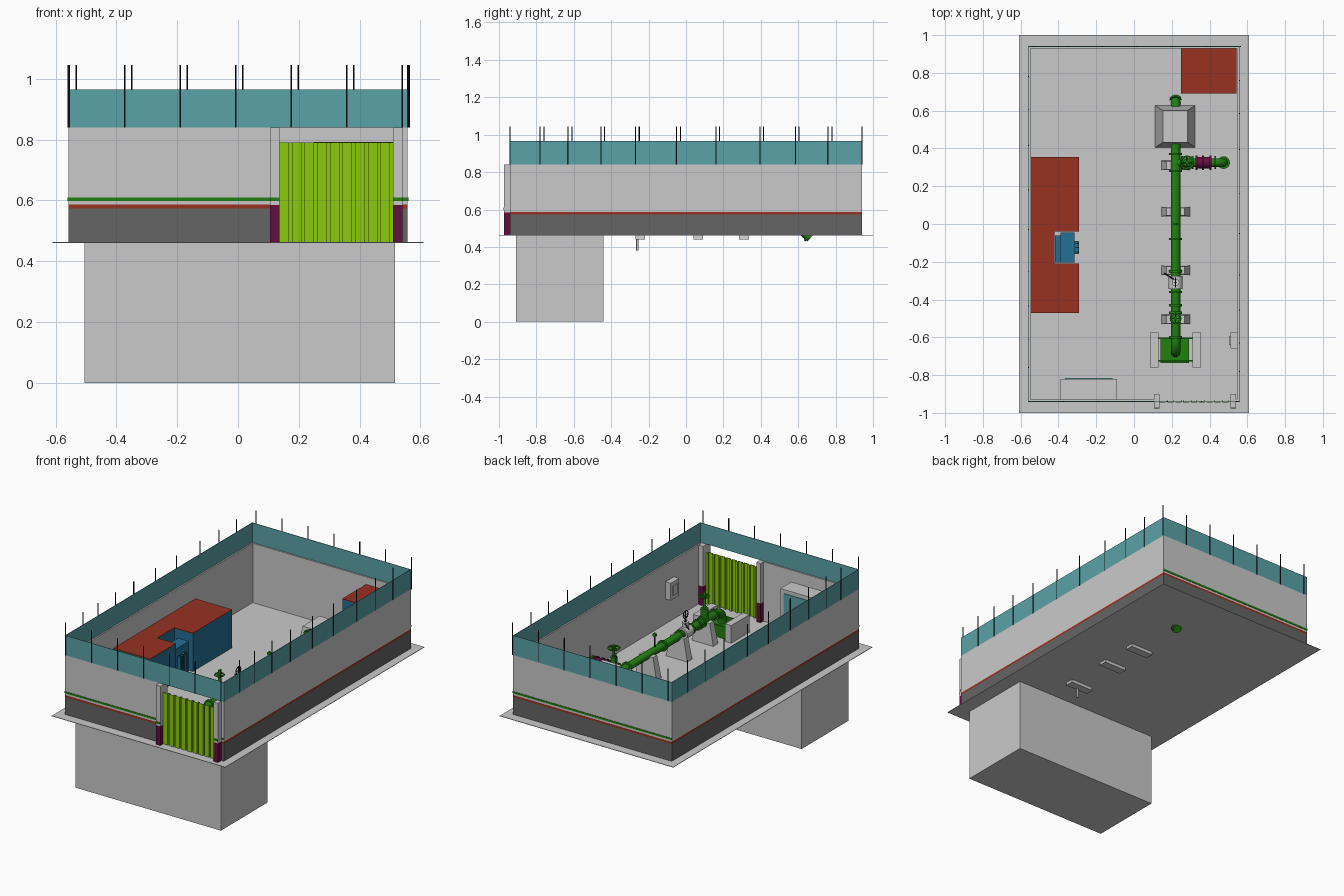
import bpy, bmesh, math
from mathutils import Vector

if "Cube" in bpy.data.objects:
    bpy.data.objects.remove(bpy.data.objects["Cube"])


def material(name, *rgb):
    col = [(c / 255 / 12.92 if c < 11 else ((c / 255 + 0.055) / 1.055) ** 2.4) for c in rgb] + [1]
    m = bpy.data.materials.new(name)
    m.use_nodes = True
    m.diffuse_color = col
    m.node_tree.nodes["Principled BSDF"].inputs["Base Color"].default_value = col
    return m


concrete = material("light_concrete", 202, 202, 202)
plinth = material("dark_grey", 101, 101, 101)
red = material("brick_red", 152, 50, 34)
green = material("pipe_green", 34, 128, 16)
lime = material("lime_green", 140, 203, 14)
purple = material("plum", 100, 14, 62)
blue = material("deep_blue", 35, 112, 148)
teal = material("teal", 90, 162, 167)
black = material("near_black", 22, 22, 32)


def finish(name, bm, mat, smooth=False):
    bmesh.ops.recalc_face_normals(bm, faces=bm.faces)
    mesh = bpy.data.meshes.new(name)
    bm.to_mesh(mesh)
    bm.free()
    mesh.materials.clear()
    mesh.materials.append(mat)
    ob = bpy.data.objects.new(name, mesh)
    bpy.context.collection.objects.link(ob)
    if smooth:
        bpy.ops.object.select_all(action='DESELECT')
        bpy.context.view_layer.objects.active = ob
        ob.select_set(True)
        bpy.ops.object.shade_smooth_by_angle(angle=math.radians(40))
    return ob


def box(name, mat, x, y, z, taper=(1, 1)):
    """Box from ranges; taper scales the top face."""
    bm = bmesh.new()
    bmesh.ops.create_cube(bm, size=1)
    for v in bm.verts:
        s = taper if v.co.z > 0 else (1, 1)
        v.co = ((x[0] + x[1]) / 2 + v.co.x * s[0] * (x[1] - x[0]),
                (y[0] + y[1]) / 2 + v.co.y * s[1] * (y[1] - y[0]),
                (z[0] + z[1]) / 2 + v.co.z * (z[1] - z[0]))
    return finish(name, bm, mat)


def rod(name, mat, a, b, r, sides=20):
    """Cylinder between two points."""
    a, b = Vector(a), Vector(b)
    bm = bmesh.new()
    bmesh.ops.create_cone(bm, cap_ends=True, segments=sides, radius1=r, radius2=r, depth=(b - a).length)
    rot = (b - a).to_track_quat('Z', 'Y')
    for v in bm.verts:
        v.co = rot @ v.co + (a + b) / 2
    return finish(name, bm, mat, True)


def tube(name, mat, points, r, cyclic=False):
    """Swept round pipe turned into a mesh."""
    cu = bpy.data.curves.new(name, 'CURVE')
    cu.dimensions = '3D'
    cu.bevel_depth, cu.bevel_resolution, cu.use_fill_caps = r, 4, True
    sp = cu.splines.new('POLY')
    sp.points.add(len(points) - 1)
    for p, co in zip(sp.points, points):
        p.co = (*co, 1)
    sp.use_cyclic_u = cyclic
    path = bpy.data.objects.new(name + "_path", cu)
    bpy.context.collection.objects.link(path)
    mesh = bpy.data.meshes.new_from_object(path.evaluated_get(bpy.context.evaluated_depsgraph_get()))
    bm = bmesh.new()
    bm.from_mesh(mesh)
    bmesh.ops.remove_doubles(bm, verts=bm.verts, dist=0.00001)
    bpy.data.objects.remove(path)
    bpy.data.meshes.remove(mesh)
    bpy.data.curves.remove(cu)
    return finish(name, bm, mat, True)


def wheel(name, mat, centre, r, thick, upright=False):
    pts = []
    for i in range(16):
        a = math.tau * i / 16
        off = (0, r * math.cos(a), r * math.sin(a)) if upright else (r * math.cos(a), r * math.sin(a), 0)
        pts.append(Vector(centre) + Vector(off))
    tube(name, mat, pts, thick, True)
    for k in (0, 4):
        rod(name + "_spoke", mat, pts[k], pts[k + 8], thick * 0.7, 8)


G, TOP = 0.463, 0.84          # ground and wall-top heights
WX, WY = 0.558, 0.94          # wall half sizes

# Ground slab and underground chamber
box("ground_slab", concrete, (-0.61, 0.61), (-1, 1), (G - 0.003, G))
box("underground_chamber", concrete, (-0.505, 0.517), (-0.91, -0.44), (0, G - 0.003))


def wall_ring(name, mat, grow, thick, z, sides=True, gap=True):
    """Rectangular wall course with an optional gate gap in front."""
    ox, oy = WX + grow, WY + grow
    box(name + "_back", mat, (-ox, ox), (oy - thick, oy), z)
    for x in ([(-ox, 0.11), (0.535, ox)] if gap else [(-ox, ox)]):
        box(name + "_front", mat, x, (-oy, thick - oy), z)
    if sides:
        for s in (-1, 1):
            box(name + "_side", mat, sorted((s * ox, s * (ox - thick))), (thick - oy, oy - thick), z)


wall_ring("wall", concrete, -0.002, 0.01, (G, TOP))
wall_ring("plinth_band", plinth, 0, 0.002, (G, 0.573))
wall_ring("red_stripe", red, 0, 0.002, (0.573, 0.586))
wall_ring("upper_cladding", concrete, 0, 0.002, (0.586, TOP))
wall_ring("green_stripe", green, 0.002, 0.002, (0.598, 0.61), sides=False)
wall_ring("fence_band", teal, 0, 0.003, (TOP, 0.965), gap=False)

# Fence poles
for i in range(7):
    for y, x0 in ((-WY, -0.555), (WY, -0.532)):
        x = x0 + i * 0.1825
        rod("fence_pole", black, (x, y, TOP), (x, y, 1.045), 0.003, 8)
for y in (-0.78, -0.63, -0.455, -0.27, -0.05, 0.16, 0.395, 0.585, 0.76):
    for x, dy in ((WX, 0), (-WX, 0.02)):
        rod("fence_pole", black, (x, y + dy, TOP), (x, y + dy, 1.045), 0.003, 8)

# Gate posts and folded sheet gate
for x in ((0.105, 0.136), (0.51, 0.541)):
    box("gate_post_base", purple, x, (-0.974, -0.9), (G, 0.585))
    box("gate_post", concrete, x, (-0.974, -0.9), (0.585, TOP))
    box("post_stripe", green, x, (-0.976, -0.974), (0.598, 0.61))
bm = bmesh.new()
ribs, previous = 9, None
for i in range(ribs):
    for f, y in ((0, -0.945), (0.75, -0.945), (0.75, -0.933), (1, -0.933)):
        x = 0.136 + (i + f) * 0.374 / ribs
        pair = [bm.verts.new((x, y, z)) for z in (G, 0.79)]
        if previous:
            bm.faces.new((previous[0], pair[0], pair[1], previous[1]))
        previous = pair
gate = finish("sheet_gate", bm, lime)
gate.modifiers.new("thickness", 'SOLIDIFY').thickness = 0.002

# Long block with a notch and corner block, blue walls and red roofs
for x, y, h in (((-0.55, -0.29), (-0.04, 0.355), 0.707), ((-0.55, -0.29), (-0.47, -0.21), 0.707),
                ((-0.55, -0.42), (-0.21, -0.04), 0.707), ((0.25, 0.543), (0.69, 0.928), 0.792)):
    box("block_wall", blue, x, y, (G, h - 0.005))
    box("block_roof", red, x, y, (h - 0.005, h))

# Machine standing in the notch
box("machine_back", blue, (-0.418, -0.39), (-0.205, -0.06), (G, 0.62))
box("machine_body", blue, (-0.39, -0.315), (-0.205, -0.045), (G, 0.65))
box("machine_front", blue, (-0.315, -0.292), (-0.16, -0.09), (G, 0.6))
for i in range(3):
    box("machine_rib", black, (-0.31, -0.29), (-0.15 + i * 0.022, -0.145 + i * 0.022), (0.5, 0.603))

# Wall cabinets
box("cabinet", concrete, (-0.39, -0.09), (-0.928, -0.82), (G, 0.764))
box("cabinet_door", teal, (-0.365, -0.115), (-0.82, -0.816), (0.49, 0.74))
box("side_box", concrete, (0.51, 0.548), (-0.66, -0.575), (0.62, 0.73))
box("side_box_panel", concrete, (0.504, 0.51), (-0.64, -0.595), (0.645, 0.705))

# Main pipe with elbow at the front, sloping outlet at the back
PX, PZ, R = 0.22, 0.6, 0.025
quarter = [math.pi / 2 * i / 6 for i in range(7)]
arc = [(PX, -0.62 - 0.06 * math.sin(a), PZ - 0.06 + 0.06 * math.cos(a)) for a in quarter]
tube("main_pipe", green, [(PX, -0.68, 0.48)] + arc[::-1] + [(PX, 0.5, PZ), (PX, 0.665, 0.447)], R)
rod("outlet_flange", green, (PX, 0.652, 0.459), (PX, 0.66, 0.451), 0.032)
for y in (-0.6, -0.47, -0.43, -0.36, -0.25, -0.08, 0.28, 0.37):
    rod("pipe_flange", green, (PX, y - 0.006, PZ), (PX, y + 0.006, PZ), 0.034)

# Anchor block and pipe saddles
box("anchor_block", concrete, (0.112, 0.324), (0.405, 0.628), (G, 0.69), (0.62, 0.76))
for y in (0.31, 0.065, -0.245, -0.505):
    box("pipe_saddle", concrete, (0.14, 0.3), (y - 0.026, y + 0.026), (0.44, 0.6), (0.6, 0.8))
rod("drain", concrete, (PX, -0.26, 0.38), (PX, -0.26, 0.45), 0.006, 10)

# Front base with cheeks
box("pipe_base", green, (0.14, 0.29), (-0.735, -0.6), (G, 0.52))
for s in (-1, 1):
    box("base_cheek", concrete, sorted((PX + s * 0.09, PX + s * 0.135)), (-0.76, -0.575), (G, 0.575))
    box("base_rail", green, (0.13, 0.31), (-0.668 + s * 0.06, -0.66 + s * 0.06), (0.52, 0.54))

# Gate valve, grey valve with upright wheel, and gauge
rod("valve_body", green, (PX, -0.5, PZ), (PX, -0.5, 0.68), 0.022)
rod("valve_stem", green, (PX, -0.5, 0.68), (PX, -0.5, 0.785), 0.008, 10)
wheel("valve_wheel", green, (PX, -0.5, 0.755), 0.026, 0.005)
rod("grey_valve", concrete, (PX, -0.345, PZ), (PX, -0.275, PZ), 0.037)
rod("grey_valve_neck", concrete, (PX, -0.31, PZ), (PX, -0.31, 0.665), 0.02)
rod("grey_valve_stem", black, (PX, -0.31, 0.66), (PX, -0.31, 0.7), 0.005, 8)
wheel("grey_valve_wheel", black, (PX, -0.31, 0.71), 0.024, 0.003, True)
rod("grey_valve_lever", black, (0.16, -0.26, 0.65), (PX, -0.3, 0.66), 0.004, 8)
rod("gauge_stem", black, (PX, 0, PZ), (PX, 0, 0.695), 0.004, 8)
rod("gauge", green, (PX, -0.006, 0.7), (PX, 0.006, 0.7), 0.012, 12)

# Side branch: valve, plum coupling and elbow down to the floor
BY = 0.325
turn = [(0.435 + 0.04 * math.sin(a), BY, PZ - 0.04 + 0.04 * math.cos(a)) for a in quarter]
tube("branch_pipe", green, [(PX, BY, PZ)] + turn + [(0.475, BY, G)], 0.023)
rod("branch_floor_flange", green, (0.475, BY, 0.5), (0.475, BY, 0.512), 0.033)
for x in (0.25, 0.305, 0.425):
    rod("branch_flange", green, (x, BY, PZ), (x + 0.01, BY, PZ), 0.035)
rod("coupling", purple, (0.325, BY, PZ), (0.41, BY, PZ), 0.03)
for x in (0.325, 0.36, 0.4):
    rod("coupling_flange", purple, (x, BY, PZ), (x + 0.01, BY, PZ), 0.038)
rod("branch_valve_neck", green, (0.28, BY, PZ), (0.28, BY, 0.67), 0.02)
rod("branch_valve_stem", green, (0.28, BY, 0.67), (0.28, BY, 0.735), 0.007, 10)
wheel("branch_valve_wheel", green, (0.28, BY, 0.725), 0.033, 0.005)
